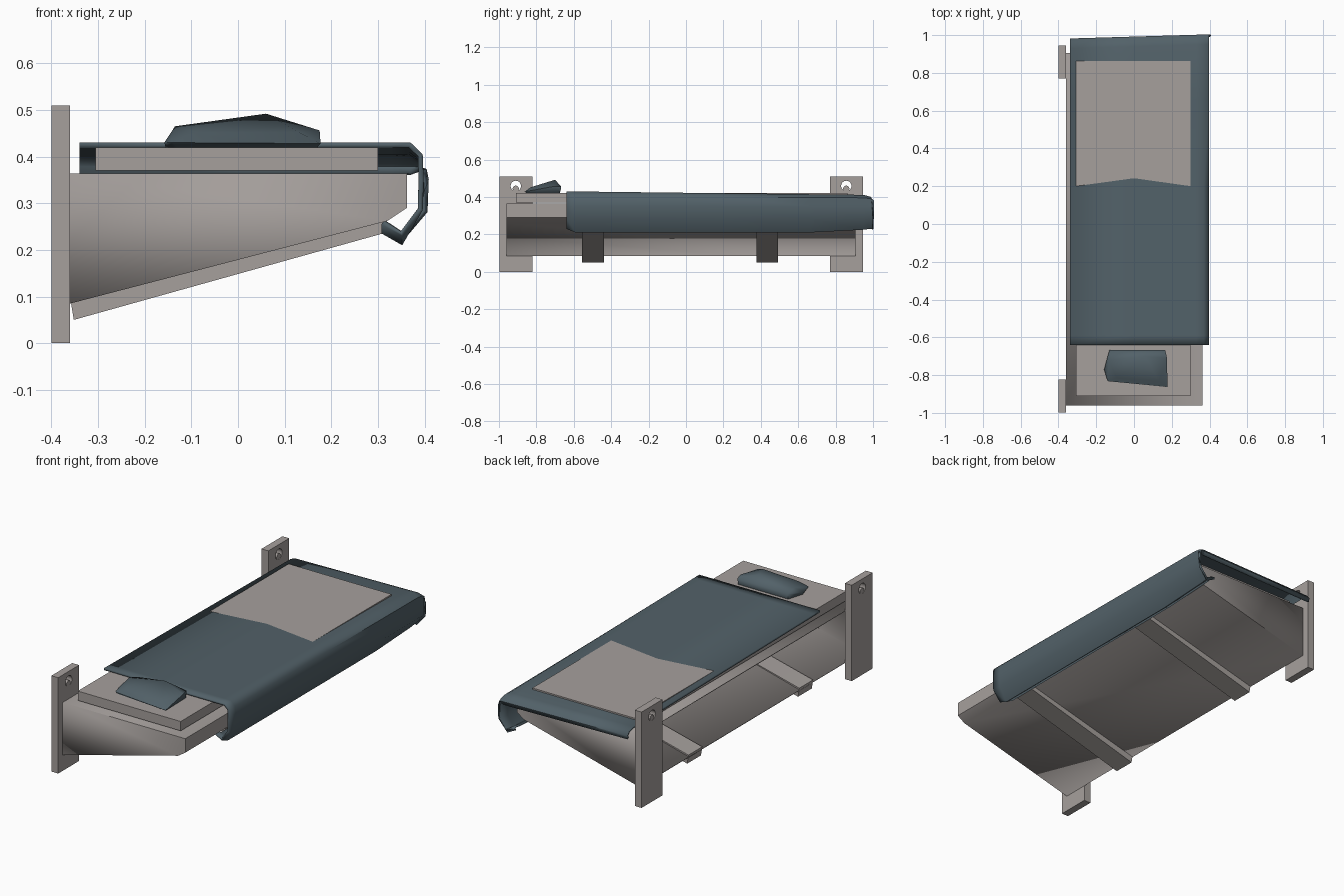
import bpy, bmesh, math

if "Cube" in bpy.data.objects:
    bpy.data.objects.remove(bpy.data.objects["Cube"])


def material(name, rgb):
    m = bpy.data.materials.new(name)
    m.diffuse_color = (*rgb, 1)
    m.use_nodes = True
    m.node_tree.nodes["Principled BSDF"].inputs["Base Color"].default_value = m.diffuse_color
    return m


TAN = material("warm grey", (0.38, 0.35, 0.335))
BLUE = material("slate blue", (0.085, 0.12, 0.14))


def finish(name, bm, mat, angle=35, normals=True):
    if normals:
        bmesh.ops.recalc_face_normals(bm, faces=bm.faces)
    me = bpy.data.meshes.new(name)
    bm.to_mesh(me)
    bm.free()
    ob = bpy.data.objects.new(name, me)
    bpy.context.collection.objects.link(ob)
    me.materials.append(mat)
    bpy.ops.object.select_all(action='DESELECT')
    ob.select_set(True)
    bpy.context.view_layer.objects.active = ob
    bpy.ops.object.shade_smooth_by_angle(angle=math.radians(angle))
    return ob


def prism(name, profile, y0, y1, mat, skip=None):
    """Extrude an x/z profile along y; skip leaves one side open."""
    bm = bmesh.new()
    a = [bm.verts.new((x, y0, z)) for x, z in profile]
    b = [bm.verts.new((x, y1, z)) for x, z in profile]
    n = len(profile)
    bm.faces.new(a)
    bm.faces.new(b[::-1])
    for i in range(n):
        if i != skip:
            j = (i + 1) % n
            bm.faces.new((a[j], a[i], b[i], b[j]))
    return finish(name, bm, mat)


# wedge-shaped bunk tray, open toward the wall
tray = prism("bunk_tray", [(-0.36, 0.085), (0.32, 0.262), (0.362, 0.29), (0.362, 0.364), (-0.36, 0.364)],
             -0.96, 0.905, TAN, skip=4)
thick = tray.modifiers.new("thickness", 'SOLIDIFY')
thick.thickness = 0.006
thick.offset = -1

# support straps under the tray
for y in (-0.497, 0.435):
    prism("support_strap", [(-0.352, 0.05), (0.31, 0.235), (0.32, 0.262), (0.30, 0.262), (-0.36, 0.098)],
          y - 0.058, y + 0.058, TAN)

# mattress
prism("mattress", [(-0.306, 0.37), (0.30, 0.37), (0.30, 0.42), (0.0, 0.4195), (-0.306, 0.42)], -0.91, 0.863, TAN)

# wall posts with a round hanging hole and a pin
for yc in (-0.91, 0.857):
    bm = bmesh.new()
    outer = [(-0.088, 0.0), (0.088, 0.0), (0.088, 0.51), (-0.088, 0.51)]
    hole = [(0.028 * math.cos(i * math.pi / 8), 0.459 + 0.028 * math.sin(i * math.pi / 8)) for i in range(16)]
    edges = []
    for ring in (outer, hole):
        vs = [bm.verts.new((-0.36, yc + y, z)) for y, z in ring]
        edges += [bm.edges.new((vs[i], vs[(i + 1) % len(vs)])) for i in range(len(vs))]
    bmesh.ops.triangle_fill(bm, edges=edges, use_beauty=True)
    ext = bmesh.ops.extrude_face_region(bm, geom=bm.faces[:], use_keep_orig=True)
    for g in ext["geom"]:
        if isinstance(g, bmesh.types.BMVert):
            g.co.x = -0.40
    finish("wall_post", bm, TAN)
    bm = bmesh.new()
    bmesh.ops.create_cone(bm, cap_ends=True, segments=12, radius1=0.017, radius2=0.017, depth=0.038)
    for v in bm.verts:
        v.co = (v.co.z - 0.38, yc + v.co.x, 0.444 + v.co.y)
    finish("hanging_pin", bm, TAN)

# blanket: draped cross-section swept to the foot, where it folds down
section = [(-0.34, 0.43, 1), (0.0, 0.43, 1), (0.33, 0.43, 1), (0.37, 0.43, 1), (0.396, 0.405, 0.5),
           (0.398, 0.35, 0), (0.396, 0.285, 0), (0.352, 0.21, 0), (0.308, 0.235, 0)]
rows = [(-0.64, 0.0, 0.02), (-0.59, 0.0, 0), (0.2, 0.0, 0), (0.66, 0.0, 0),
        (0.93, 0.0, 0.015), (0.965, -0.01, 0.02), (0.982, -0.03, 0.02), (0.976, -0.05, 0.02)]
bm = bmesh.new()
grid = []
for y, drop, lift in rows:
    sag = -0.0119 * (y + 0.64)
    line = []
    for x, z, w in section:
        yy = y + (0.022 * (x + 0.34) / 0.74 if y > 0.9 else 0)
        line.append(bm.verts.new((x, yy, z + w * (drop + sag) + (lift if z < 0.25 else 0))))
    grid.append(line)
for r in range(len(grid) - 1):
    for c in range(len(section) - 1):
        bm.faces.new((grid[r][c], grid[r][c + 1], grid[r + 1][c + 1], grid[r + 1][c]))
blanket = finish("blanket", bm, BLUE, 50, normals=False)
sol = blanket.modifiers.new("thickness", 'SOLIDIFY')
sol.thickness = 0.011
sol.offset = -1

# pillow: a plump faceted hull
bm = bmesh.new()
for p in [(-0.13, -0.675, 0.42), (0.165, -0.675, 0.42), (0.17, -0.85, 0.42), (-0.13, -0.825, 0.42), (-0.155, -0.76, 0.42),
          (-0.13, -0.667, 0.45), (0.165, -0.667, 0.455), (0.177, -0.863, 0.428), (-0.14, -0.832, 0.43),
          (-0.158, -0.77, 0.43), (-0.135, -0.72, 0.465), (0.06, -0.70, 0.492), (0.175, -0.71, 0.456),
          (0.13, -0.83, 0.452), (-0.09, -0.815, 0.452)]:
    bm.verts.new(p)
bmesh.ops.convex_hull(bm, input=bm.verts[:])
finish("pillow", bm, BLUE, 60)
